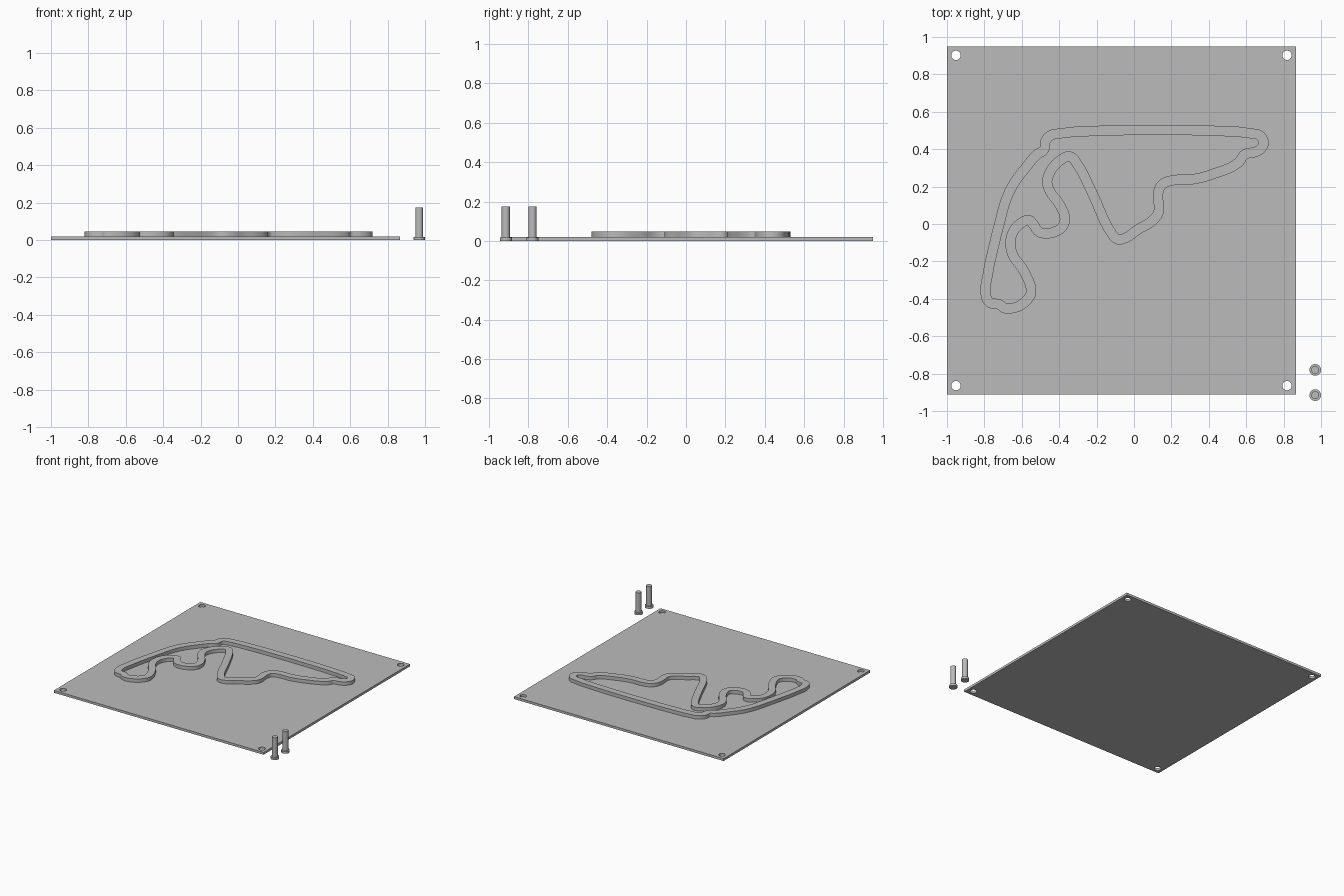
import bpy
import bmesh
from math import sin, cos, tau
from mathutils import Matrix

if "Cube" in bpy.data.objects:
    bpy.data.objects.remove(bpy.data.objects["Cube"], do_unlink=True)

grey = bpy.data.materials.new("plain grey")
grey.use_nodes = True
colour = (0.5, 0.5, 0.5, 1)
grey.diffuse_color = colour
grey.node_tree.nodes["Principled BSDF"].inputs["Base Color"].default_value = colour


def add_object(name, data):
    obj = bpy.data.objects.new(name, data)
    bpy.context.scene.collection.objects.link(obj)
    return obj


def add_outline(curve, points):
    spline = curve.splines.new('POLY')
    spline.points.add(len(points) - 1)
    for target, (x, y) in zip(spline.points, points):
        target.co = (x, y, 0, 1)
    spline.use_cyclic_u = True


def finish(obj):
    """Make the object a clean mesh with sharp edges and the grey material."""
    bpy.ops.object.select_all(action='DESELECT')
    obj.select_set(True)
    bpy.context.view_layer.objects.active = obj
    if obj.type == 'CURVE':
        bpy.ops.object.convert(target='MESH')
    bm = bmesh.new()
    bm.from_mesh(obj.data)
    bmesh.ops.remove_doubles(bm, verts=bm.verts, dist=0.0001)
    bmesh.ops.recalc_face_normals(bm, faces=bm.faces)
    bm.to_mesh(obj.data)
    bm.free()
    obj.data.materials.clear()
    obj.data.materials.append(grey)
    bpy.ops.object.shade_smooth_by_angle(angle=0.5)


# Base plate with four corner holes
left, right, front, back, thick = -1, 0.866, -0.912, 0.95, 0.019
inset, hole_radius = 0.048, 0.025
plate = bpy.data.curves.new("base_plate", 'CURVE')
plate.dimensions = '2D'
plate.fill_mode = 'BOTH'
plate.extrude = thick / 2
add_outline(plate, [(left, front), (right, front), (right, back), (left, back)])
for cx in (left + inset, right - inset):
    for cy in (front + inset, back - inset):
        add_outline(plate, [(cx + hole_radius * cos(tau * i / 32),
                             cy + hole_radius * sin(tau * i / 32)) for i in range(32)])
plate_obj = add_object("base_plate", plate)
plate_obj.location.z = thick / 2
finish(plate_obj)

# Raised circuit: centreline in hundredths, swept with a rectangular profile
centreline = [
    (-43, 48), (-47, 45), (-48, 40), (-52, 37), (-58, 30), (-64, 22),
    (-68, 14), (-72, 0), (-75, -12), (-78, -26), (-79, -39), (-77, -42),
    (-72, -43), (-69, -45), (-65, -45), (-60, -43), (-56, -39), (-55, -36),
    (-59, -25), (-65, -16), (-66, -10), (-65, -5), (-61, 0), (-56, 2),
    (-54, 0), (-51, -4), (-48, -5), (-42, -4), (-38, -1), (-37, 3),
    (-39, 9), (-46, 20), (-46, 25), (-38, 35), (-34, 36), (-31, 33),
    (-23, 18), (-12, -5), (-9, -8), (-6, -8), (2, -3), (10, 2),
    (13, 6), (13, 17), (15, 21), (19, 23), (32, 24), (43, 27),
    (56, 33), (59, 37), (66, 39), (69, 42), (69, 45), (66, 48),
]
half_width, bottom, top = 0.027, 0.015, 0.047
half_height = (top - bottom) / 2
profile = bpy.data.curves.new("circuit_profile", 'CURVE')
add_outline(profile, [(-half_width, -half_height), (half_width, -half_height),
                      (half_width, half_height), (-half_width, half_height)])
profile_obj = add_object("circuit_profile", profile)
profile_obj.hide_render = True

track = bpy.data.curves.new("raised_circuit", 'CURVE')
track.dimensions = '3D'
track.twist_mode = 'Z_UP'
track.resolution_u = 6
spline = track.splines.new('BEZIER')
spline.bezier_points.add(len(centreline) - 1)
for knot, (x, y) in zip(spline.bezier_points, centreline):
    knot.co = (x / 100, y / 100, 0)
    knot.handle_left_type = knot.handle_right_type = 'AUTO'
spline.use_cyclic_u = True
track.bevel_mode = 'OBJECT'
track.bevel_object = profile_obj
track_obj = add_object("raised_circuit", track)
track_obj.location.z = (top + bottom) / 2
finish(track_obj)
bpy.data.objects.remove(profile_obj, do_unlink=True)

# Two loose pins, each a flat round head with a shaft
head_height, pin_top = 0.017, 0.175
for name, y in (("front_pin", -0.915), ("back_pin", -0.78)):
    mesh = bpy.data.meshes.new(name)
    bm = bmesh.new()
    for radius, low, high in ((0.031, 0, head_height), (0.021, head_height - 0.002, pin_top)):
        bmesh.ops.create_cone(bm, cap_ends=True, segments=32, radius1=radius, radius2=radius,
                              depth=high - low,
                              matrix=Matrix.Translation((0.969, y, (low + high) / 2)))
    bm.to_mesh(mesh)
    bm.free()
    finish(add_object(name, mesh))
